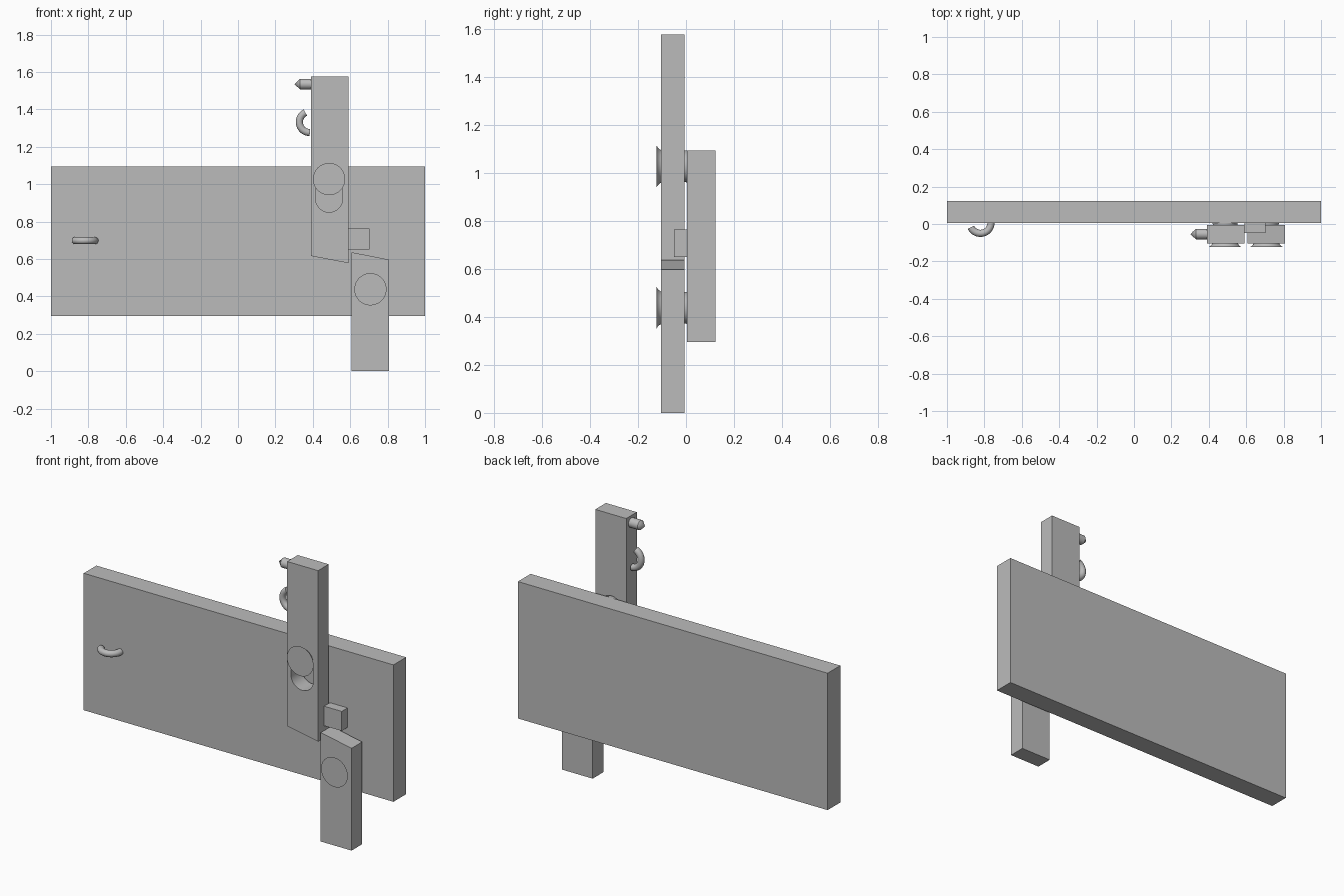
import bpy, bmesh, math
from mathutils import Vector, Matrix

if "Cube" in bpy.data.objects:
    bpy.data.objects.remove(bpy.data.objects["Cube"])

grey = bpy.data.materials.new("plain grey")
grey.diffuse_color = (0.5, 0.5, 0.5, 1)
grey.use_nodes = True
grey.node_tree.nodes["Principled BSDF"].inputs["Base Color"].default_value = grey.diffuse_color


def finish(obj, smooth=False):
    obj.data.materials.clear()
    obj.data.materials.append(grey)
    bpy.ops.object.select_all(action='DESELECT')
    obj.select_set(True)
    bpy.context.view_layer.objects.active = obj
    if smooth:
        bpy.ops.object.shade_smooth_by_angle(angle=math.radians(30))
    return obj


def from_bmesh(name, bm):
    bmesh.ops.recalc_face_normals(bm, faces=bm.faces)
    mesh = bpy.data.meshes.new(name)
    bm.to_mesh(mesh)
    bm.free()
    obj = bpy.data.objects.new(name, mesh)
    bpy.context.collection.objects.link(obj)
    return obj


def prism(name, outline, y0, y1):
    """Extrude an x-z outline from y0 to y1."""
    bm = bmesh.new()
    face = bm.faces.new([bm.verts.new((x, y0, z)) for x, z in outline])
    new = bmesh.ops.extrude_face_region(bm, geom=[face])["geom"]
    bmesh.ops.translate(bm, vec=(0, y1 - y0, 0),
                        verts=[v for v in new if isinstance(v, bmesh.types.BMVert)])
    return finish(from_bmesh(name, bm))


def box(name, x0, x1, y0, y1, z0, z1):
    return prism(name, [(x0, z0), (x1, z0), (x1, z1), (x0, z1)], y0, y1)


def lathe(name, profile, axis, origin, steps=48):
    """Spin (radius, distance) points about an axis through origin."""
    axis, origin = Vector(axis), Vector(origin)
    bm = bmesh.new()
    verts = [bm.verts.new(origin + axis * d + Vector((0, 0, r))) for r, d in profile]
    edges = [bm.edges.new(pair) for pair in zip(verts, verts[1:])]
    bmesh.ops.spin(bm, geom=verts + edges, cent=origin, axis=axis,
                   angle=math.tau, steps=steps)
    bmesh.ops.remove_doubles(bm, verts=bm.verts, dist=1e-5)
    return finish(from_bmesh(name, bm), True)


def hook(name, center, u, v, radius=0.056, tube=0.019):
    """Open ring: starts at direction u and sweeps 155 degrees through v."""
    center, u, v = Vector(center), Vector(u), Vector(v)
    curve = bpy.data.curves.new(name, 'CURVE')
    curve.dimensions = '3D'
    curve.bevel_depth = tube
    curve.bevel_resolution = 6
    curve.use_fill_caps = True
    spline = curve.splines.new('POLY')
    count = 32
    spline.points.add(count - 1)
    for i, p in enumerate(spline.points):
        a = math.radians(155) * i / (count - 1)
        p.co = (*(center + radius * (u * math.cos(a) + v * math.sin(a))), 1)
    obj = bpy.data.objects.new(name, curve)
    bpy.context.collection.objects.link(obj)
    bpy.ops.object.select_all(action='DESELECT')
    obj.select_set(True)
    bpy.context.view_layer.objects.active = obj
    bpy.ops.object.convert(target='MESH')
    return finish(bpy.context.view_layer.objects.active, True)


BAR_Y = (-0.104, -0.006)
MID_Y = -0.054

# back plate and small stop block
box("back_plate", -1, 1, 0.005, 0.122, 0.295, 1.094)
box("stop_block", 0.59, 0.704, -0.049, 0.005, 0.65, 0.764)

# upper and lower bars with slanted meeting ends
upper = prism("upper_bar", [(0.39, 0.616), (0.59, 0.578), (0.59, 1.576), (0.39, 1.576)], *BAR_Y)
prism("lower_bar", [(0.607, 0), (0.806, 0), (0.806, 0.597), (0.607, 0.636)], *BAR_Y)

# rounded slot through the upper bar
SLOT_X, SLOT_R, N = 0.487, 0.072, 20
outline = []
for zc, start in ((1.027, 0), (0.922, math.pi)):
    for i in range(N + 1):
        a = start + math.pi * i / N
        outline.append((SLOT_X + SLOT_R * math.cos(a), zc + SLOT_R * math.sin(a)))
cutter = prism("slot_cutter", outline, -0.2, 0.1)
cutter.hide_render = True
cut = upper.modifiers.new("slot", 'BOOLEAN')
cut.operation = 'DIFFERENCE'
cut.solver = 'EXACT'
cut.object = cutter
bpy.context.view_layer.objects.active = upper
bpy.ops.object.modifier_apply(modifier=cut.name)
bpy.data.objects.remove(cutter)
finish(upper, True)

# flared pivot bolts
BOLT = [(0, -0.122), (0.086, -0.122), (0.079, -0.118), (0.073, -0.112), (0.068, -0.104),
        (0.065, -0.092), (0.063, -0.07), (0.063, -0.03), (0.064, -0.012),
        (0.067, 0.005), (0, 0.005)]
lathe("upper_bolt", BOLT, (0, 1, 0), (0.487, 0, 1.027))
lathe("lower_bolt", BOLT, (0, 1, 0), (0.708, 0, 0.438))

# pointed peg on the side of the upper bar
lathe("pointed_peg", [(0, 0), (0.028, 0.029), (0.028, 0.095), (0, 0.095)],
      (1, 0, 0), (0.302, MID_Y, 1.535), 32)

# open hooks on the bar side and on the plate
hook("bar_hook", (0.384, MID_Y, 1.332), (0, 0, -1), (-1, 0, 0))
hook("plate_hook", (-0.821, 0.006, 0.698), (1, 0, 0), (0, -1, 0))
